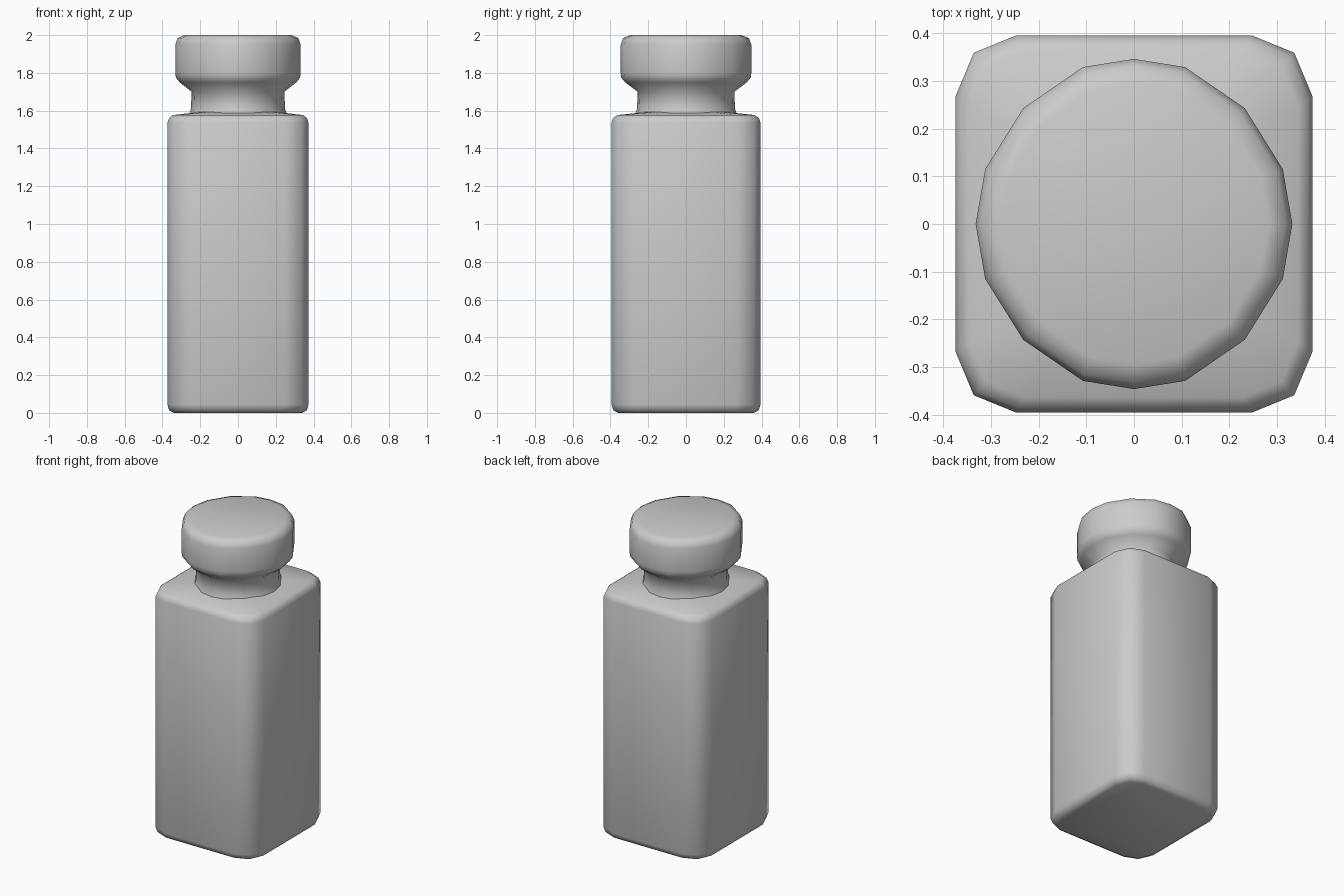
import bpy, bmesh, math

if "Cube" in bpy.data.objects:
    bpy.data.objects.remove(bpy.data.objects["Cube"])


def mirror_quarter(points):
    """Full counter-clockwise outline from points in the +x +y quarter."""
    full = {(round(sx * x, 4) + 0.0, round(sy * y, 4) + 0.0)
            for x, y in points for sx in (1, -1) for sy in (1, -1)}
    return sorted(full, key=lambda p: math.atan2(p[1], p[0]))


def loft(name, rings, cap_bottom=False, cap_top=False):
    """Skin a stack of equal-length rings given as (outline, z)."""
    bm = bmesh.new()
    loops = [[bm.verts.new((x, y, z)) for x, y in outline] for outline, z in rings]
    n = len(loops[0])
    for low, high in zip(loops, loops[1:]):
        for i in range(n):
            j = (i + 1) % n
            bm.faces.new((low[i], low[j], high[j], high[i]))
    if cap_bottom:
        bm.faces.new(loops[0][::-1])
    if cap_top:
        bm.faces.new(loops[-1])
    for f in bm.faces:
        f.smooth = True
    mesh = bpy.data.meshes.new(name)
    bm.to_mesh(mesh)
    bm.free()
    obj = bpy.data.objects.new(name, mesh)
    bpy.context.collection.objects.link(obj)
    return obj


def scaled(outline, s):
    return [(x * s, y * s) for x, y in outline]


def rounded(outline, r):
    """Project an outline onto a circle."""
    return [(r * x / math.hypot(x, y), r * y / math.hypot(x, y)) for x, y in outline]


# Bottle body: square with chamfered corners, closing in to the neck
square = mirror_quarter([(0.374, 0.268), (0.336, 0.359), (0.248, 0.395)])
loft("bottle_body", [
    (scaled(square, 0.91), 0.0),
    (scaled(square, 0.975), 0.014),
    (square, 0.045),
    (square, 1.535),
    (scaled(square, 0.975), 1.562),
    (scaled(square, 0.92), 1.577),
    (rounded(square, 0.238), 1.594),
], cap_bottom=True)

# Neck and stopper: sixteen-sided, slightly wider in depth
circle = mirror_quarter([(0.332, 0), (0.312, 0.115), (0.232, 0.243),
                         (0.107, 0.329), (0, 0.346)])
profile = [(0.78, 1.58), (0.75, 1.61), (0.74, 1.70), (0.93, 1.75),
           (0.99, 1.775), (1.0, 1.80), (1.0, 1.95), (0.96, 1.985), (0.85, 2.0)]
loft("neck_and_stopper", [(scaled(circle, s), z) for s, z in profile], cap_top=True)
